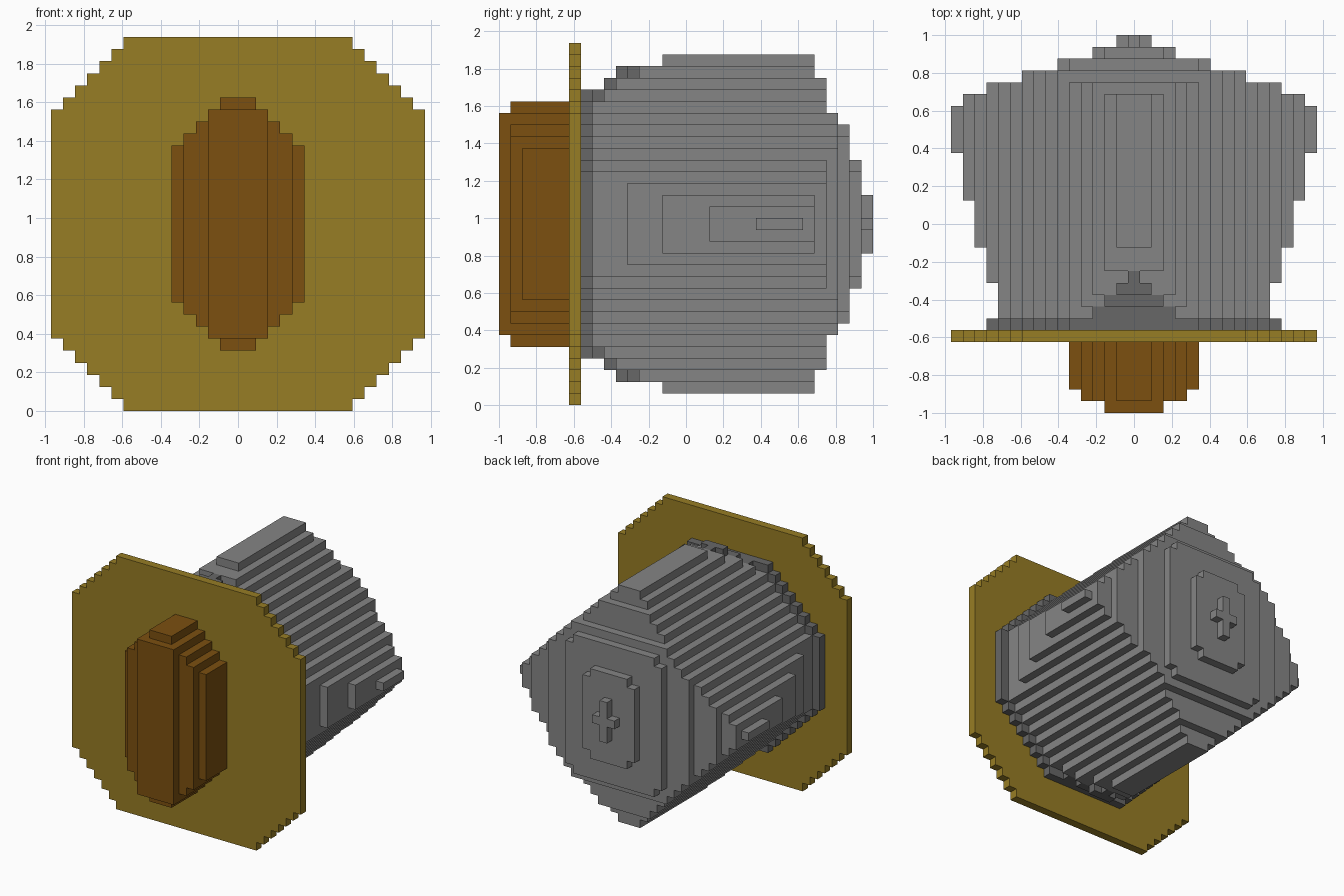
import bpy
import bmesh

U = 2 / 32          # one block
MID = 15.5          # height of the axis, in blocks

if "Cube" in bpy.data.objects:
    bpy.data.objects.remove(bpy.data.objects["Cube"])


def material(name, rgb):
    m = bpy.data.materials.new(name)
    m.use_nodes = True
    color = (*rgb, 1)
    m.diffuse_color = color
    m.node_tree.nodes["Principled BSDF"].inputs["Base Color"].default_value = color
    return m


gold = material("dull gold", (0.31, 0.205, 0.018))
brown = material("brown", (0.2, 0.08, 0.005))
gray = material("gray", (0.235, 0.235, 0.235))
dark = material("dark gray", (0.135, 0.135, 0.135))


def stepped_outline(wide, tall, diagonal):
    """Octagon with block-stepped corners, symmetric about both axes."""
    quarter = []
    for d in range(wide + 1):
        h = min(tall, diagonal - d) + 0.5
        after = min(tall, diagonal - d - 1) + 0.5
        if d == wide:
            quarter.append((d + 0.5, h))
        elif h != after:
            quarter += [(d + 0.5, h), (d + 0.5, after)]
    right = quarter + [(x, -z) for x, z in reversed(quarter)]
    return right + [(-x, -z) for x, z in right]


def add_prism(bm, outline, start, end):
    """Extrude an x-z outline from block start to block end in depth."""
    verts = [bm.verts.new((x * U, start * U - 1, (z + MID) * U)) for x, z in outline]
    face = bm.faces.new(verts)
    out = bmesh.ops.extrude_face_region(bm, geom=[face], use_keep_orig=True)
    moved = [g for g in out["geom"] if isinstance(g, bmesh.types.BMVert)]
    bmesh.ops.translate(bm, verts=moved, vec=(0, (end - start) * U, 0))


def box(x0, x1, z0, z1):
    return [(x0, z0), (x1, z0), (x1, z1), (x0, z1)]


def build(name, mat, prisms):
    bm = bmesh.new()
    for outline, start, end in prisms:
        add_prism(bm, outline, start, end)
    bmesh.ops.recalc_face_normals(bm, faces=bm.faces)
    mesh = bpy.data.meshes.new(name)
    bm.to_mesh(mesh)
    bm.free()
    mesh.materials.append(mat)
    obj = bpy.data.objects.new(name, mesh)
    bpy.context.collection.objects.link(obj)


def layers(rows):
    return [(stepped_outline(w, t, d), a, b) for a, b, w, t, d in rows]


# Front handle: start, end, half width, half height, corner diagonal
build("handle", brown, layers([
    (0, 1, 2, 9, 11),
    (1, 2, 4, 10, 11),
    (2, 6, 5, 10, 11)]))

# Flat guard plate
build("plate", gold, layers([(6, 7, 15, 15, 24)]))

# Collar behind the plate
build("collar", dark, layers([(7, 8, 12, 11, 16)]))

# Diamond-section body, swelling then closing toward the back
body = layers([
    (8, 9, 11, 10, 15),
    (9, 10, 11, 11, 15),
    (10, 11, 11, 12, 15),
    (11, 12, 12, 12, 15),
    (12, 14, 12, 13, 15),
    (14, 18, 13, 14, 15),
    (18, 22, 14, 14, 15),
    (22, 26, 15, 14, 15),
    (26, 27, 14, 14, 15),
    (27, 28, 12, 12, 15),
    (28, 29, 9, 9, 15),
    (29, 30, 6, 8, 13),
    (30, 31, 3, 5, 7)])
build("body", gray, body)

# Small raised cross on the back
build("back_cross", gray, [
    (box(-0.5, 0.5, -2.5, 2.5), 31, 32),
    (box(0.5, 1.5, -0.5, 0.5), 31, 32),
    (box(-1.5, -0.5, -0.5, 0.5), 31, 32)])

# Dark stepped ridge above and below, rising away from the plate
ridge = []
for start, half, level in ((8, 3, 11), (9, 2, 12), (10, 1, 13), (11, 0, 13)):
    for side in (1, -1):
        z0, z1 = sorted((side * (level - 0.5), side * (level + 0.5)))
        ridge.append((box(-half - 0.5, half + 0.5, z0, z1), start, start + 1))
build("ridge_steps", dark, ridge)
